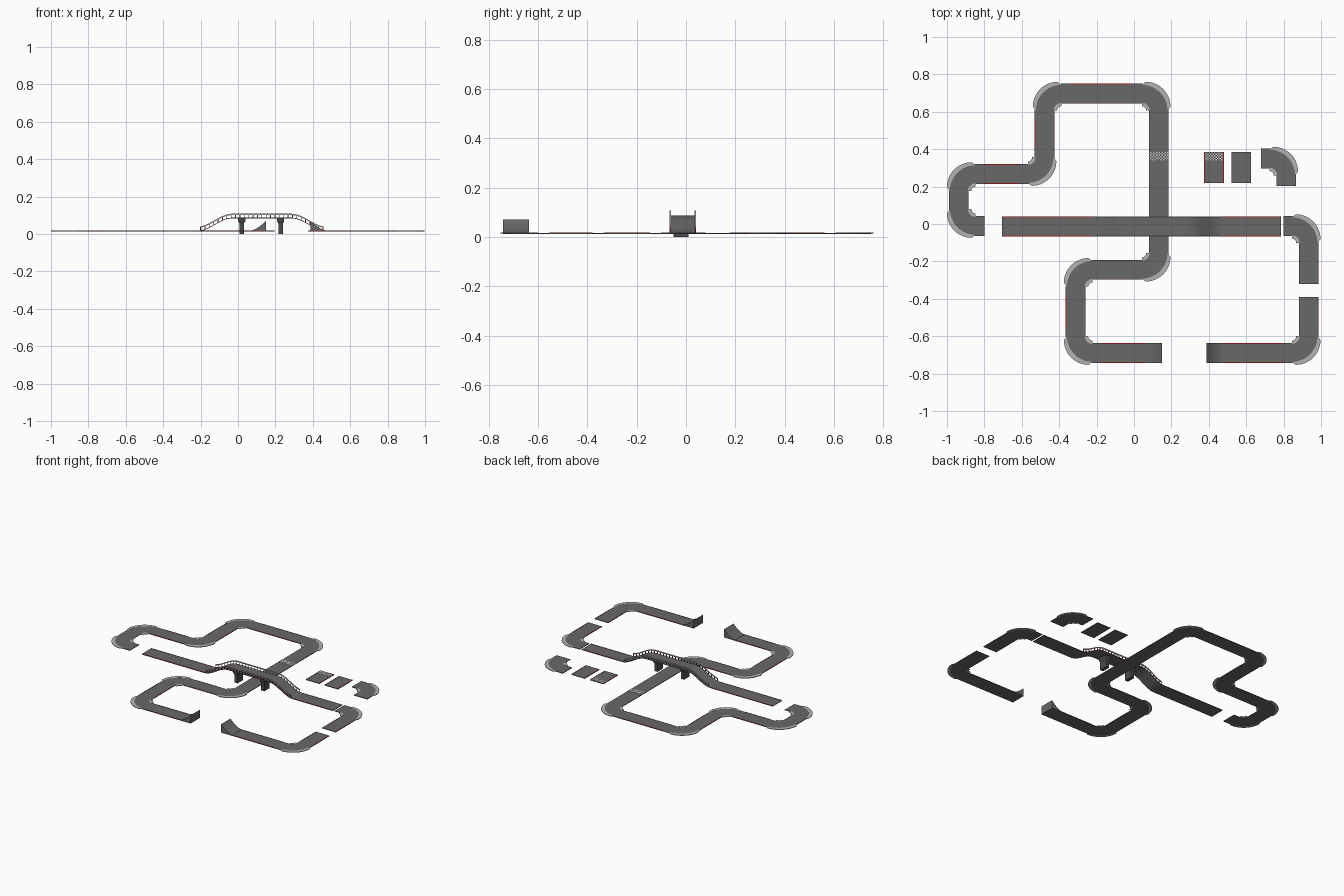
import bpy, bmesh, math
from mathutils import Vector

if "Cube" in bpy.data.objects:
    bpy.data.objects.remove(bpy.data.objects["Cube"])

HALF, RAD, TOP, THICK = 0.053, 0.09, 0.017, 0.004


def material(name, c):
    m = bpy.data.materials.new(name)
    m.diffuse_color = (*c, 1)
    m.use_nodes = True
    m.node_tree.nodes["Principled BSDF"].inputs["Base Color"].default_value = m.diffuse_color
    return m


ROAD = material("asphalt", (0.14, 0.14, 0.14))
KERB = material("pale_kerb", (0.45, 0.45, 0.45))
RED = material("red", (0.55, 0.03, 0.03))
WHITE = material("white", (0.85, 0.85, 0.85))
DARK = material("dark_grey", (0.07, 0.07, 0.07))


def finish(name, bm, mat):
    bmesh.ops.recalc_face_normals(bm, faces=bm.faces)
    me = bpy.data.meshes.new(name)
    bm.to_mesh(me)
    bm.free()
    me.materials.append(mat)
    ob = bpy.data.objects.new(name, me)
    bpy.context.collection.objects.link(ob)
    return ob


def slab(name, left, right, mat, thick=THICK, base=None):
    """Closed strip between two 3D edge lines, with a thickness or a fixed base height."""
    bm = bmesh.new()
    rings = []
    for a, b in zip(left, right):
        low = [(p[0], p[1], p[2] - thick if base is None else base) for p in (b, a)]
        rings.append([bm.verts.new(p) for p in (a, b, *low)])
    for r, s in zip(rings, rings[1:]):
        for i in range(4):
            j = (i + 1) % 4
            bm.faces.new((r[i], r[j], s[j], s[i]))
    bm.faces.new(rings[0])
    bm.faces.new(rings[-1][::-1])
    return finish(name, bm, mat)


def boxes(name, items, mat):
    """Many boxes in one mesh: (x0, x1, y0, y1, z0, z1)."""
    bm = bmesh.new()
    for x0, x1, y0, y1, z0, z1 in items:
        vs = bmesh.ops.create_cube(bm, size=1)["verts"]
        for v in vs:
            v.co = (x1 if v.co.x > 0 else x0, y1 if v.co.y > 0 else y0, z1 if v.co.z > 0 else z0)
    return finish(name, bm, mat)


def perp(d):
    return Vector((-d.y, d.x))


def edge(line, off, z=TOP):
    return [(*(p + perp(t) * off), z) for p, t in line]


def edge_lines(name, a, b, d):
    # thin red lines along both sides of a straight
    for k, s in enumerate((-1, 1)):
        line = [(a, d), (b, d)]
        slab(f"{name}_{k}", edge(line, s * HALF, TOP + 0.001),
             edge(line, s * (HALF - 0.004), TOP + 0.001), RED, 0.002)


def arc(c, d1, d2, r, n=12):
    return [c + r * (math.sin(i / n * math.pi / 2) * d1 - math.cos(i / n * math.pi / 2) * d2)
            for i in range(n + 1)]


def track(name, corners):
    """Road through right-angled corners, with kerbs on each bend."""
    P = [Vector(c) for c in corners]
    D = [(b - a).normalized() for a, b in zip(P, P[1:])]
    line = [(P[0], D[0])]
    start = P[0]
    for i in range(1, len(P)):
        last = i == len(P) - 1
        end = P[i] if last else P[i] - D[i - 1] * RAD
        if 0.1 < (end - start).length < 0.5:
            pad = D[i - 1] * 0.045
            edge_lines(f"{name}_red_edge_{i}", start + pad * (i > 1), end - pad * (not last), D[i - 1])
        if last:
            line.append((P[i], D[-1]))
            break
        d1, d2 = D[i - 1], D[i]
        c = P[i] + (d2 - d1) * RAD
        for k, p in enumerate(arc(c, d1, d2, RAD)):
            t = k / 12 * math.pi / 2
            line.append((p, d1 * math.cos(t) + d2 * math.sin(t)))
        # crescent outside the bend, small kerb inside it
        out = (d1 - d2) * 0.021
        lift = lambda ps: [(*p, TOP + 0.0005) for p in ps]
        slab(f"{name}_outer_kerb_{i}", lift(arc(c + out, d1, d2, RAD + HALF - 0.011)),
             lift(arc(c, d1, d2, RAD + HALF - 0.006)), KERB)
        slab(f"{name}_inner_kerb_{i}", lift(arc(c, d1, d2, RAD - HALF + 0.004)),
             lift(arc(c, d1, d2, RAD - HALF - 0.014)), KERB)
        start = P[i] + d2 * RAD
    slab(name, edge(line, HALF), edge(line, -HALF), ROAD)


def ramp(name, x0, x1, y):
    # curved jump ramp, rising from x0 to x1
    pts = [(x0 + (x1 - x0) * u / 8, TOP + 0.001 + 0.053 * (u / 8) ** 1.7) for u in range(9)]
    slab(name, [(x, y + HALF, z) for x, z in pts], [(x, y - HALF, z) for x, z in pts],
         ROAD, base=TOP - THICK)


def checker(name, x, y):
    s = 2 * HALF / 14
    for k, mat in enumerate((WHITE, DARK)):
        boxes(f"{name}_{k}", [(x - HALF + i * s, x - HALF + (i + 1) * s, y + j * s, y + (j + 1) * s,
                               TOP - 0.001, TOP + 0.001)
                              for i in range(14) for j in range(6) if (i + j) % 2 == k], mat)


# main circuit pieces
BY = -0.013
track("main_track", [(0.15, -0.69), (-0.312, -0.69), (-0.312, -0.245), (0.132, -0.245),
                     (0.132, 0.697), (-0.478, 0.697), (-0.478, 0.267), (-0.937, 0.267),
                     (-0.937, -0.011), (-0.80, -0.011)])
track("east_bend", [(0.80, -0.011), (0.934, -0.011), (0.934, -0.32)])
track("south_east_track", [(0.934, -0.39), (0.934, -0.69), (0.387, -0.69)])
ramp("left_jump_ramp", 0.065, 0.15, -0.69)
ramp("right_jump_ramp", 0.475, 0.387, -0.69)
checker("start_line", 0.132, 0.34)

# spare pieces
track("spare_bend", [(0.68, 0.35), (0.814, 0.35), (0.814, 0.203)])
track("spare_start_tile", [(0.428, 0.22), (0.428, 0.385)])
checker("spare_start_line", 0.428, 0.339)
track("spare_straight", [(0.573, 0.22), (0.573, 0.385)])


# bridge
def deck(x):
    u = min(max(min((x + 0.22) / 0.19, (0.475 - x) / 0.19), 0), 1)
    return TOP + 0.07 * (1 - math.cos(math.pi * u)) / 2


xs = [-0.705] + [-0.22 + 0.695 * i / 44 for i in range(45)] + [0.787]
slab("bridge_deck", [(x, BY + HALF, deck(x)) for x in xs],
     [(x, BY - HALF, deck(x)) for x in xs], ROAD)
for a, b, n in ((-0.705, -0.22, "west"), (0.475, 0.787, "east")):
    edge_lines(f"bridge_{n}_red_edge", Vector((a, BY)), Vector((b, BY)), Vector((1, 0)))

# bridge railings
rail_x = [-0.2 + 0.655 * i / 28 for i in range(29)]
for n, s in (("front", -1), ("back", 1)):
    y = BY + s * (HALF - 0.002)
    slab(f"{n}_rail", [(x, y + 0.003, deck(x) + 0.021) for x in rail_x],
         [(x, y - 0.003, deck(x) + 0.021) for x in rail_x], WHITE, 0.007)
    boxes(f"{n}_rail_posts", [(x - 0.002, x + 0.002, y - 0.002, y + 0.002, deck(x) - 0.003, deck(x) + 0.02)
                              for x in rail_x], RED)

# bridge pillars with flared heads
for n, x in (("west", 0.02), ("east", 0.228)):
    bm = bmesh.new()
    rings = [[bm.verts.new((x + a * w, -0.02 + b * d, z)) for a, b in ((-1, -1), (1, -1), (1, 1), (-1, 1))]
             for w, d, z in ((0.012, 0.03, 0), (0.012, 0.03, 0.055), (0.019, 0.036, 0.068), (0.019, 0.036, 0.084))]
    for r, t in zip(rings, rings[1:]):
        for i in range(4):
            bm.faces.new((r[i], r[(i + 1) % 4], t[(i + 1) % 4], t[i]))
    bm.faces.new(rings[0])
    bm.faces.new(rings[-1])
    finish(f"{n}_pillar", bm, DARK)
